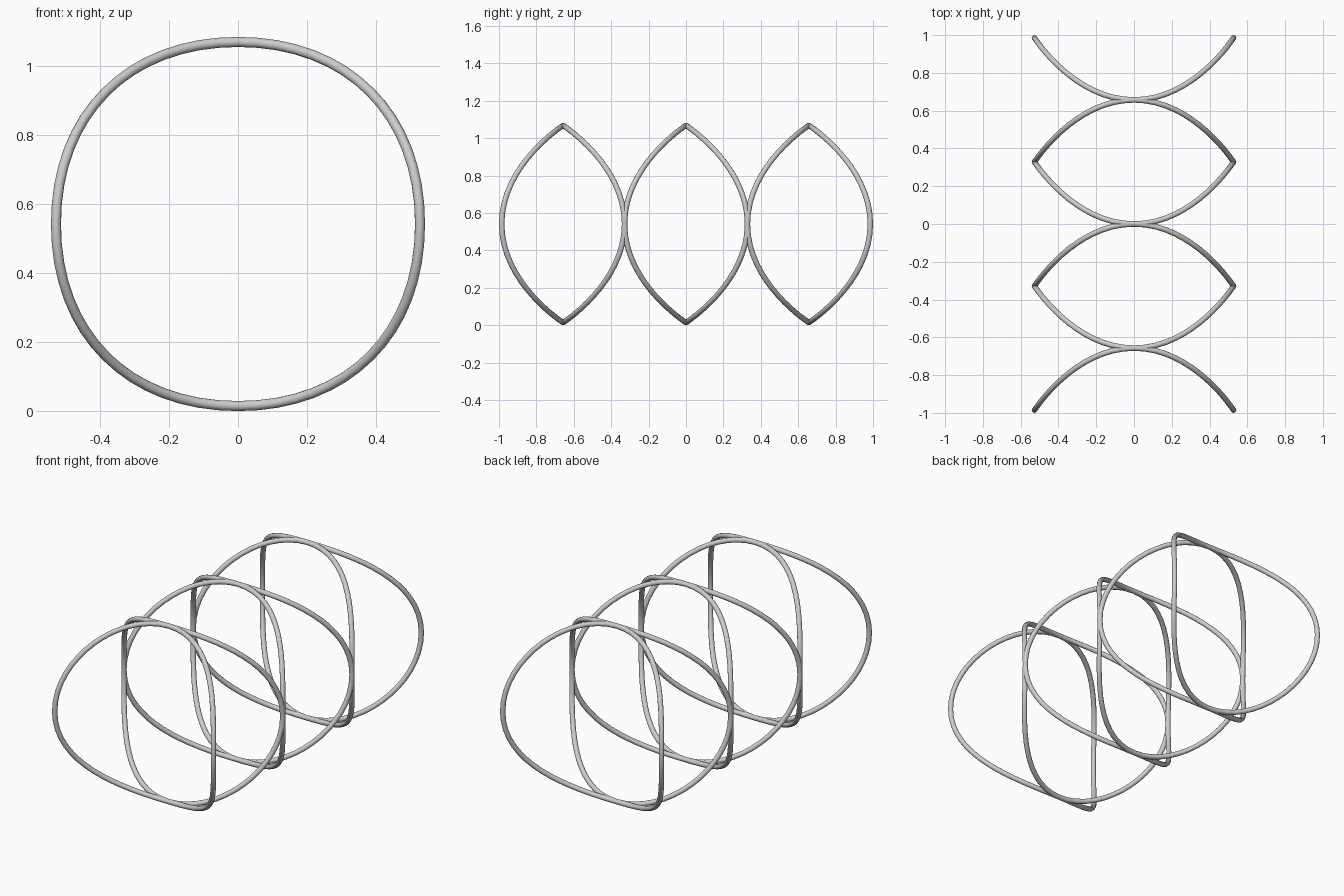
import bpy
from mathutils import Vector

if "Cube" in bpy.data.objects:
    bpy.data.objects.remove(bpy.data.objects["Cube"])

A = 0.527      # ring half width and half height
H = 0.3285     # saddle depth
R = 0.0145     # wire radius
ZC = A + R


def saddle_ring(name, yc, side):
    # closed four-point curve, sides swept forward or back
    cu = bpy.data.curves.new(name, 'CURVE')
    cu.dimensions = '3D'
    cu.bevel_depth = R
    cu.bevel_resolution = 4
    cu.resolution_u = 16
    sp = cu.splines.new('BEZIER')
    sp.bezier_points.add(3)
    sp.use_cyclic_u = True
    k = Vector((A, H, A)).length / 2.5614
    pts = [((A, H * side, 0), (0, 0, k)), ((0, 0, A), (-k, 0, 0)),
           ((-A, H * side, 0), (0, 0, -k)), ((0, 0, -A), (k, 0, 0))]
    for bp, (p, t) in zip(sp.bezier_points, pts):
        bp.handle_left_type = bp.handle_right_type = 'FREE'
        bp.co = Vector(p)
        bp.handle_left = Vector(p) - Vector(t)
        bp.handle_right = Vector(p) + Vector(t)
    ob = bpy.data.objects.new(name, cu)
    ob.location = (0, yc, ZC)
    bpy.context.collection.objects.link(ob)
    # turn the wire into a smooth mesh
    bpy.ops.object.select_all(action='DESELECT')
    ob.select_set(True)
    bpy.context.view_layer.objects.active = ob
    bpy.ops.object.convert(target='MESH')
    bpy.ops.object.shade_smooth()


# three pairs of mirrored wire rings along y
for i in (-1, 0, 1):
    saddle_ring(f"front_swept_ring_{i + 2}", i * 2 * H, -1)
    saddle_ring(f"back_swept_ring_{i + 2}", i * 2 * H, 1)
